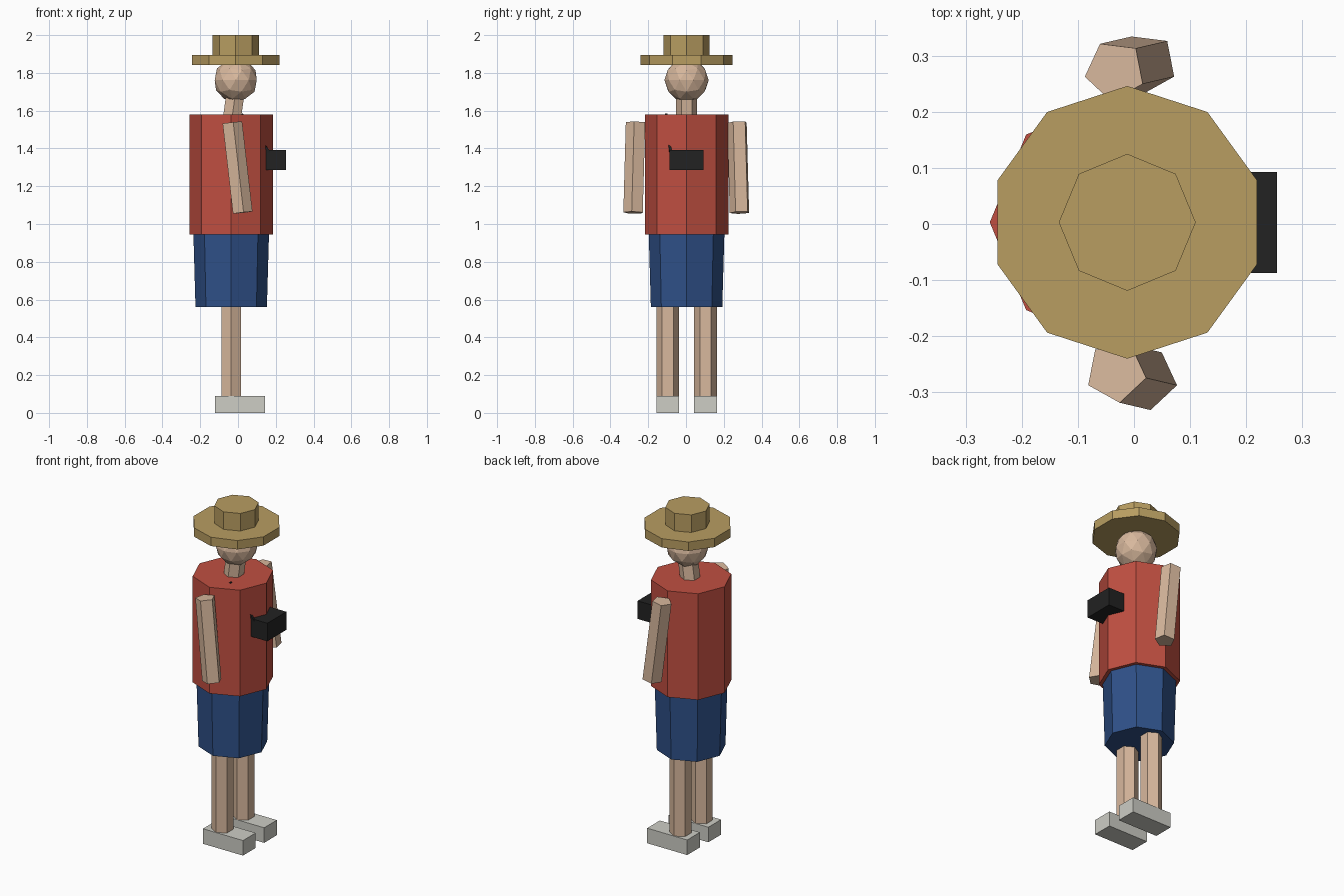
import bpy
import bmesh
from math import radians
from mathutils import Matrix, Vector

cube = bpy.data.objects.get("Cube")
if cube:
    bpy.data.objects.remove(cube, do_unlink=True)


def linear(c):
    c /= 255
    return c / 12.92 if c <= 0.04045 else ((c + 0.055) / 1.055) ** 2.4


def material(name, *rgb):
    mat = bpy.data.materials.new(name)
    mat.use_nodes = True
    col = (*[linear(c) for c in rgb], 1)
    mat.diffuse_color = col
    mat.node_tree.nodes["Principled BSDF"].inputs["Base Color"].default_value = col
    return mat


SKIN = material("skin", 216, 184, 157)
RED = material("red_shirt", 192, 79, 65)
BLUE = material("blue_shorts", 47, 81, 137)
STRAW = material("straw", 184, 157, 97)
GREY = material("light_grey", 205, 205, 197)
BLACK = material("black", 34, 34, 34)


def add(name, bm, mat):
    mesh = bpy.data.meshes.new(name)
    bm.to_mesh(mesh)
    bm.free()
    mesh.materials.append(mat)
    obj = bpy.data.objects.new(name, mesh)
    bpy.context.collection.objects.link(obj)


def prism(name, mat, start, end, sides, r_start, r_end=None, turn=0):
    """Flat-sided rod from start to end, first corner turned from +x."""
    a, b = Vector(start), Vector(end)
    tilt = Vector((0, 0, 1)).rotation_difference(b - a).to_matrix().to_4x4()
    bm = bmesh.new()
    bmesh.ops.create_cone(bm, cap_ends=True, segments=sides, radius1=r_start,
                          radius2=r_end or r_start, depth=(b - a).length)
    # cone corners start on +y, so bring the first one to +x
    first = max(bm.verts, key=lambda v: (round(v.co.y, 4), -v.co.z)).co
    base = Vector((1, 0)).angle_signed(first.xy) if first.xy.length else 0
    spin = Matrix.Rotation(base + radians(turn), 4, "Z")
    bm.transform(Matrix.Translation((a + b) / 2) @ tilt @ spin)
    add(name, bm, mat)


def box(name, mat, low, high):
    a, b = Vector(low), Vector(high)
    bm = bmesh.new()
    bmesh.ops.create_cube(bm, size=1)
    bm.transform(Matrix.Translation((a + b) / 2) @ Matrix.Diagonal((*(b - a), 1)))
    add(name, bm, mat)


BX, HX, CY = -0.036, -0.012, 0.003   # body axis, head axis, centre line

# Clothes
prism("shirt", RED, (BX, CY, 0.945), (BX, CY, 1.58), 8, 0.221)
prism("shorts", BLUE, (BX, CY, 0.56), (BX, CY, 0.945), 8, 0.189, 0.2)

# Legs and shoes
for side, s in (("right", -1), ("left", 1)):
    y = CY + s * 0.1
    prism(side + "_leg", SKIN, (BX, y, 0.08), (BX, y, 0.6), 6, 0.06, turn=90)
    box(side + "_shoe", GREY, (-0.122, y - 0.06, 0), (0.143, y + 0.06, 0.09))

# Arms, swung forward and slightly outward
prism("right_arm", SKIN, (0.023, -0.277, 1.06), (-0.032, -0.264, 1.537), 5, 0.055, turn=61)
prism("left_arm", SKIN, (0.022, 0.286, 1.06), (-0.034, 0.273, 1.537), 5, 0.055, turn=47)

# Neck and head
prism("neck", SKIN, (BX, CY, 1.53), (-0.014, CY, 1.69), 6, 0.055, turn=90)
bm = bmesh.new()
bmesh.ops.create_icosphere(bm, subdivisions=2, radius=0.117)
bm.transform(Matrix.Translation((HX, CY, 1.762)))
add("head", bm, SKIN)

# Hat
prism("hat_brim", STRAW, (HX, CY, 1.842), (HX, CY, 1.895), 10, 0.243, turn=90)
prism("hat_crown", STRAW, (HX, CY, 1.895), (HX, CY, 2), 8, 0.122)

# Camera on the chest with its strap
box("camera_body", BLACK, (0.145, CY - 0.09, 1.285), (0.255, CY + 0.09, 1.393))
prism("camera_strap", BLACK, (0.165, -0.082, 1.38), (0.02, -0.105, 1.582), 4, 0.009, turn=45)
